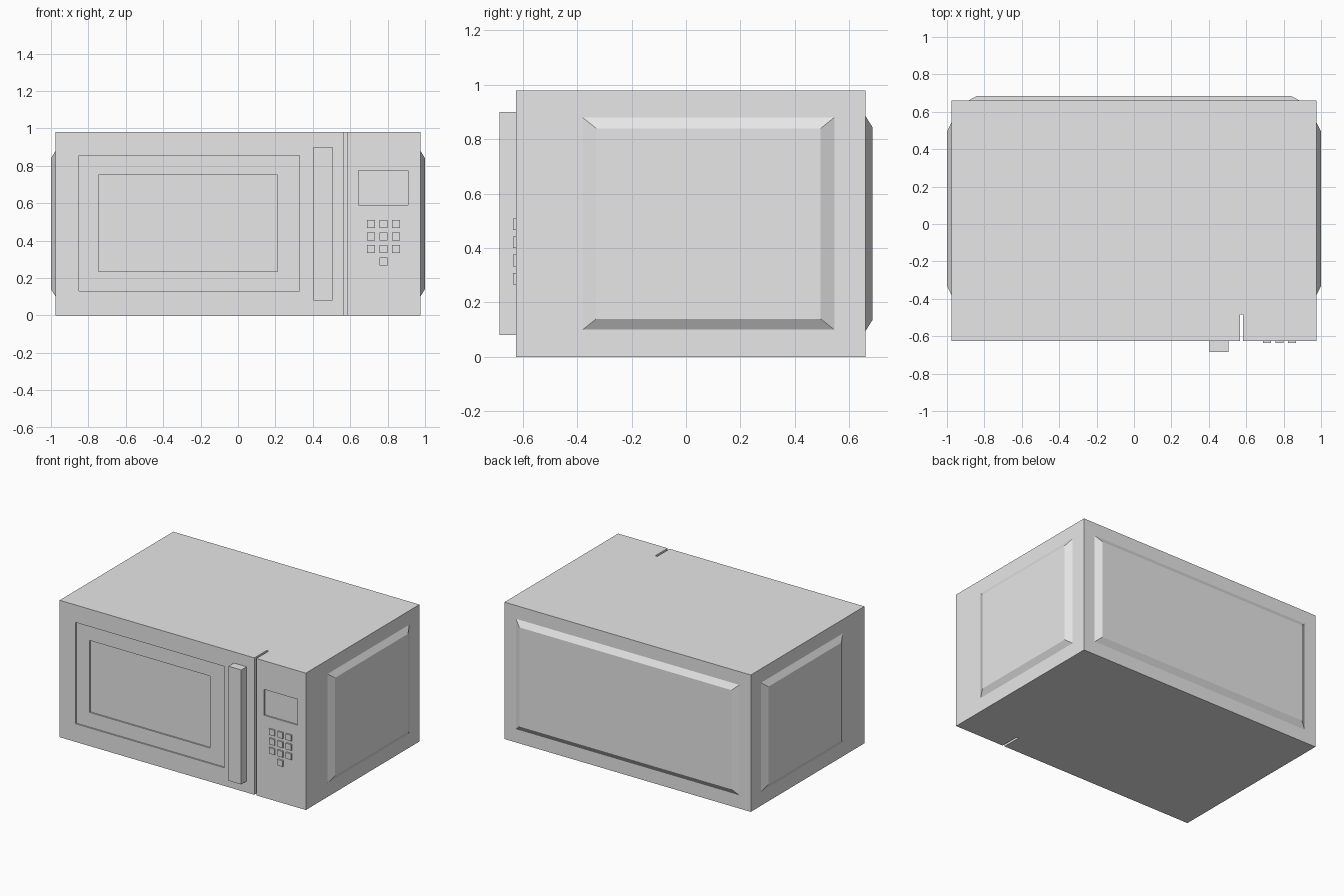
import bpy
import bmesh
from mathutils import Vector

cube = bpy.data.objects.get("Cube")
if cube:
    bpy.data.objects.remove(cube, do_unlink=True)

GREY = (0.8, 0.8, 0.8, 1.0)
grey = bpy.data.materials.new("light_grey")
grey.use_nodes = True
grey.diffuse_color = GREY
grey.node_tree.nodes["Principled BSDF"].inputs["Base Color"].default_value = GREY

WIDTH, HEIGHT = 0.975, 0.98
FRONT, BACK = -0.625, 0.66


def finish(name, bm):
    bmesh.ops.recalc_face_normals(bm, faces=bm.faces[:])
    mesh = bpy.data.meshes.new(name)
    bm.to_mesh(mesh)
    bm.free()
    mesh.materials.append(grey)
    obj = bpy.data.objects.new(name, mesh)
    bpy.context.collection.objects.link(obj)
    return obj


def box(name, low, high):
    bm = bmesh.new()
    bmesh.ops.create_cube(bm, size=1)
    low, high = Vector(low), Vector(high)
    for v in bm.verts:
        v.co = (low + high) / 2 + v.co * (high - low)
    return finish(name, bm)


def inset_to(bm, face, axis, span, heights, level):
    """Inset a face so its new rim fits the given rectangle and depth."""
    bmesh.ops.inset_individual(bm, faces=[face], thickness=0.005)
    centre = face.calc_center_median()
    for v in face.verts:
        v.co[axis] = span[v.co[axis] > centre[axis]]
        v.co.z = heights[v.co.z > centre.z]
        v.co[1 - axis] = level


def recess(bm, face, span, heights, top, bottom):
    for level in (top, bottom):
        inset_to(bm, face, 0, span, heights, level)


# Casing: slotted outline pulled up to full height
bm = bmesh.new()
slot_a, slot_b, slot_end = 0.567, 0.583, -0.485
outline = [(-WIDTH, FRONT), (slot_a, FRONT), (slot_a, slot_end), (slot_b, slot_end),
           (slot_b, FRONT), (WIDTH, FRONT), (WIDTH, BACK), (-WIDTH, BACK)]
base = bm.faces.new([bm.verts.new((x, y, 0)) for x, y in outline])
top = bmesh.ops.extrude_face_region(bm, geom=[base])["geom"]
for v in top:
    if isinstance(v, bmesh.types.BMVert):
        v.co.z = HEIGHT
bmesh.ops.recalc_face_normals(bm, faces=bm.faces[:])


def wall(x, y):
    return min(bm.faces, key=lambda f: (f.calc_center_median() - Vector((x, y, HEIGHT / 2))).length)


door = wall((slot_a - WIDTH) / 2, FRONT)
control = wall((slot_b + WIDTH) / 2, FRONT)
sides = [(wall(s * WIDTH, (FRONT + BACK) / 2), s) for s in (-1, 1)]
rear = wall(0, BACK)

# Door frame recess, window and display
recess(bm, door, (-0.85, 0.33), (0.13, 0.855), FRONT, FRONT + 0.01)
recess(bm, door, (-0.745, 0.21), (0.235, 0.75), FRONT + 0.01, FRONT + 0.02)
recess(bm, control, (0.645, 0.91), (0.59, 0.775), FRONT, FRONT + 0.01)

# Raised bevelled panels on the sides and rear
for face, s in sides:
    inset_to(bm, face, 1, (-0.38, 0.545), (0.10, 0.88), s * WIDTH)
    inset_to(bm, face, 1, (-0.33, 0.495), (0.14, 0.84), s)
inset_to(bm, rear, 0, (-0.885, 0.885), (0.095, 0.885), BACK)
inset_to(bm, rear, 0, (-0.84, 0.84), (0.135, 0.845), BACK + 0.025)
finish("casing", bm)

# Door handle
box("door_handle", (0.405, -0.685, 0.08), (0.505, FRONT, 0.90))

# Keypad: three rows of three and one centred below
keys = [(c, r) for r in range(3) for c in (-1, 0, 1)] + [(0, 3)]
for i, (c, r) in enumerate(keys):
    x, z, h = 0.778 + c * 0.067, 0.488 - r * 0.067, 0.0215
    box(f"key_{i + 1}", (x - h, FRONT - 0.011, z - h), (x + h, FRONT, z + h))
